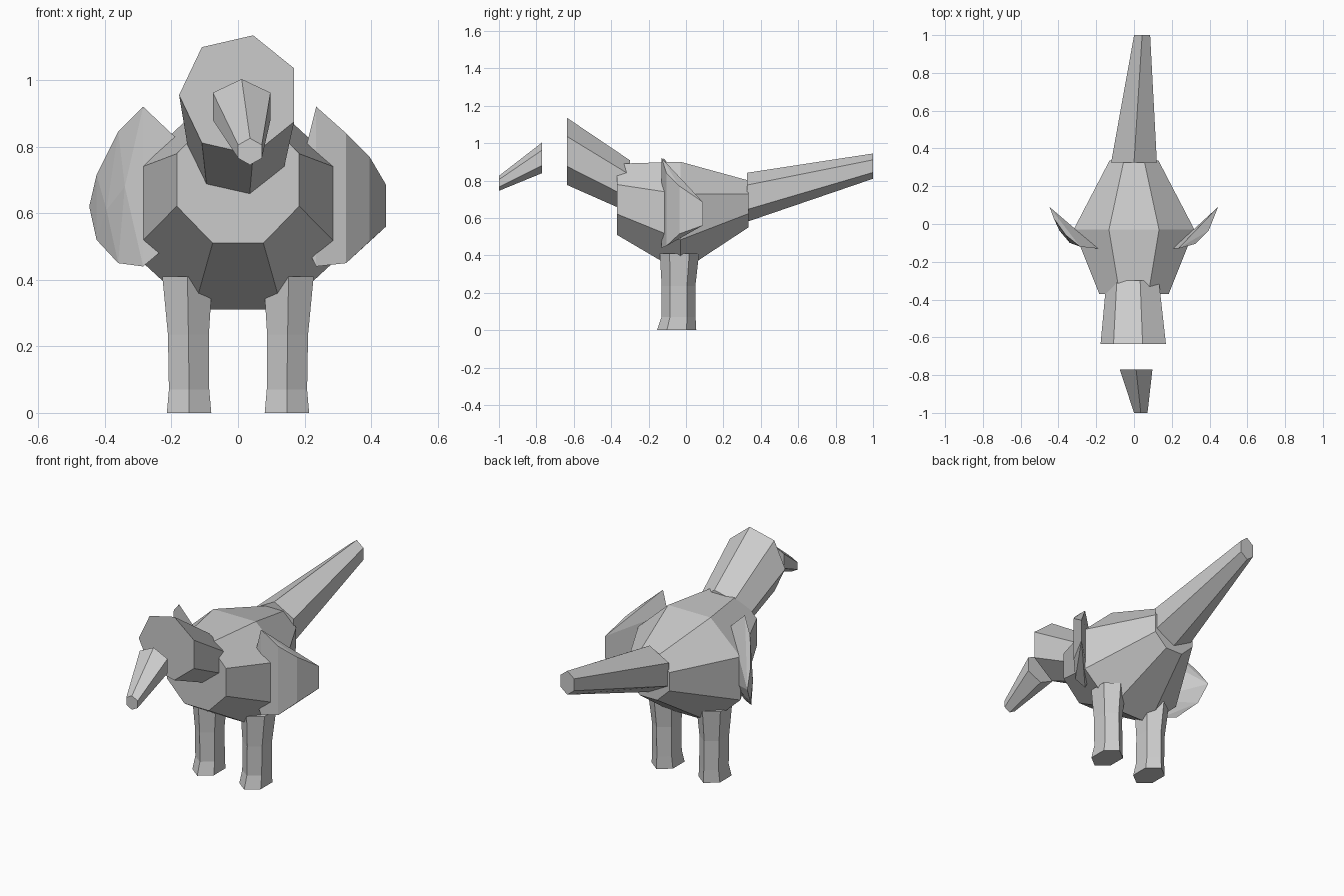
import bpy, bmesh, math

cube = bpy.data.objects.get("Cube")
if cube:
    bpy.data.objects.remove(cube, do_unlink=True)

grey = bpy.data.materials.new("plain_grey")
grey.use_nodes = True
colour = (0.6, 0.6, 0.6, 1)
grey.diffuse_color = colour
grey.node_tree.nodes["Principled BSDF"].inputs["Base Color"].default_value = colour


def finish(name, bm):
    bmesh.ops.recalc_face_normals(bm, faces=bm.faces)
    mesh = bpy.data.meshes.new(name)
    bm.to_mesh(mesh)
    bm.free()
    mesh.materials.append(grey)
    obj = bpy.data.objects.new(name, mesh)
    bpy.context.collection.objects.link(obj)
    return obj


def loft(name, rings, sides, start, upright=False):
    """Join polygon rings (centre, width radius, depth radius) into a capped solid."""
    bm = bmesh.new()
    loops = []
    for (x, y, z), ra, rb in rings:
        loop = []
        for i in range(sides):
            a = math.radians(start) + math.tau * i / sides
            u, v = ra * math.cos(a), rb * math.sin(a)
            loop.append(bm.verts.new((x + u, y + v, z) if upright else (x + u, y, z + v)))
        loops.append(loop)
    for a, b in zip(loops, loops[1:]):
        for i in range(sides):
            j = (i + 1) % sides
            bm.faces.new((a[i], a[j], b[j], b[i]))
    bm.faces.new(loops[0])
    bm.faces.new(loops[-1])
    return finish(name, bm)


def hull(name, points):
    bm = bmesh.new()
    verts = [bm.verts.new(p) for p in points]
    bmesh.ops.convex_hull(bm, input=verts)
    bmesh.ops.dissolve_limit(bm, angle_limit=0.03, verts=bm.verts, edges=bm.edges)
    return finish(name, bm)


# Octagonal barrel body; the radii reach the corners
corner = 1 / math.cos(math.pi / 8)
loft("body", [((0, -0.37, 0.70), 0.184 * corner, 0.19 * corner),
              ((0, -0.03, 0.605), 0.32 * corner, 0.295 * corner),
              ((0, 0.335, 0.675), 0.13 * corner, 0.125 * corner)], 8, 22.5)

# Seven-sided head and neck, floating beak, six-sided tail
loft("head", [((0.005, -0.635, 0.955), 0.182, 0.184),
              ((0, -0.30, 0.768), 0.146, 0.144)], 7, 180)
loft("beak", [((0.036, -1.0, 0.785), 0.041, 0.04),
              ((0.011, -0.77, 0.921), 0.1, 0.082)], 6, 90)
loft("tail", [((0, 0.325, 0.71), 0.14, 0.131),
              ((0.043, 1.0, 0.877), 0.049, 0.0675)], 6, 90)

# Six-sided legs with a flared foot
for side, name in ((1, "left_leg"), (-1, "right_leg")):
    loft(name, [((0.147 * side, -0.05, 0), 0.077, 0.105),
                ((0.147 * side, -0.04, 0.07), 0.07, 0.091),
                ((0.149 * side, -0.04, 0.235), 0.071, 0.09),
                ((0.152 * side, -0.035, 0.41), 0.087, 0.105)], 6, 90, True)

# Wings: flat backs with folded, bulging fronts
hull("left_wing", [(0.235, -0.13, 0.92), (0.325, -0.105, 0.84), (0.395, -0.035, 0.77),
                   (0.445, 0.09, 0.685), (0.445, 0.09, 0.56), (0.395, -0.035, 0.515),
                   (0.325, -0.105, 0.45), (0.235, -0.13, 0.44),
                   (0.205, -0.13, 0.80), (0.205, -0.13, 0.50)])
hull("right_wing", [(-0.285, -0.12, 0.92), (-0.36, -0.06, 0.845), (-0.425, 0.03, 0.715),
                    (-0.447, 0.09, 0.62), (-0.425, 0.03, 0.52), (-0.36, -0.07, 0.45),
                    (-0.285, -0.12, 0.44), (-0.395, -0.035, 0.61), (-0.34, -0.10, 0.68),
                    (-0.19, -0.13, 0.83), (-0.19, -0.13, 0.52)])
